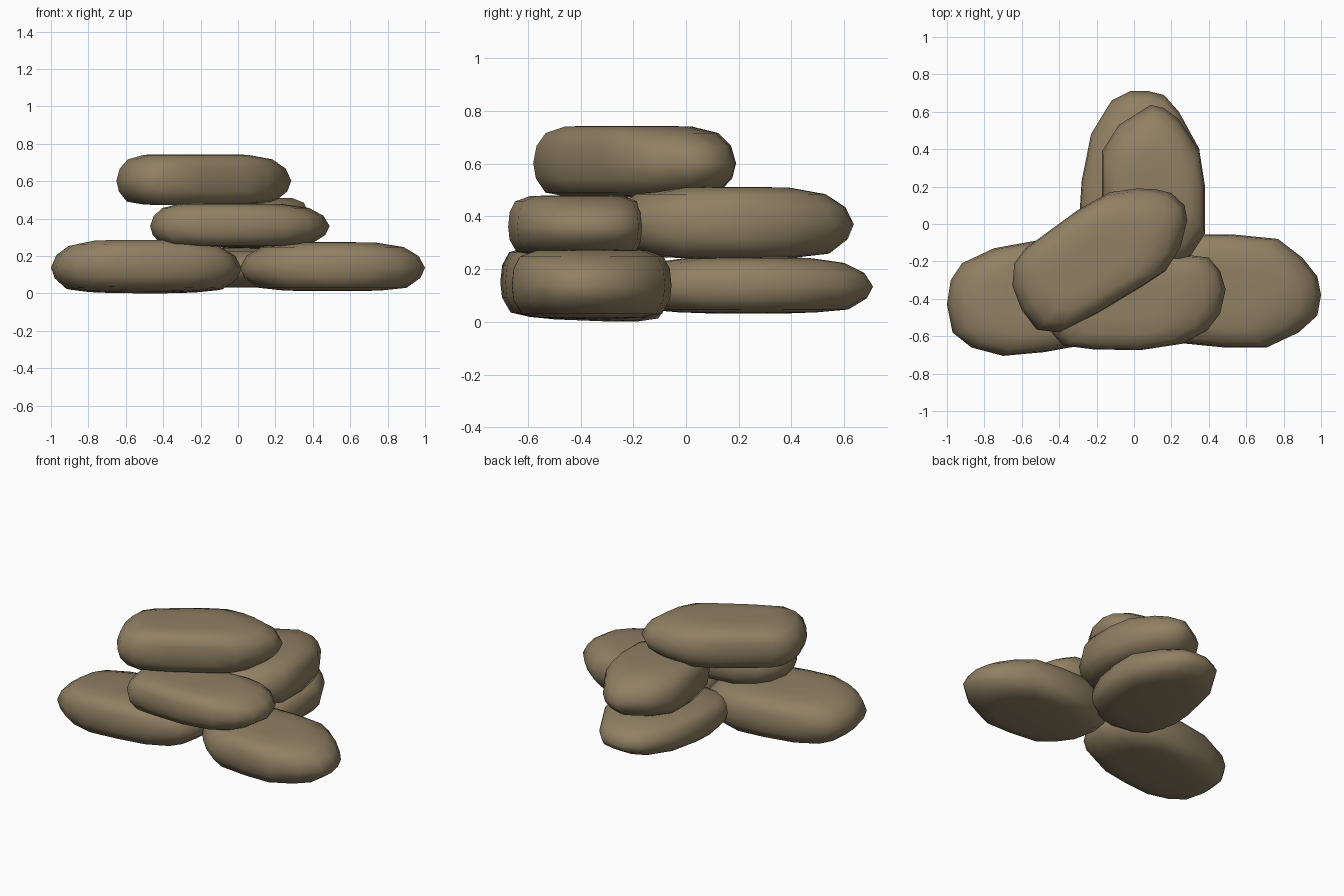
import bpy, bmesh, math

stone_mat = bpy.data.materials.new("brown stone")
stone_mat.diffuse_color = (0.28, 0.215, 0.125, 1)

# Side profile of every stone: (scale along length, scale across, height fraction)
PROFILE = [(0.30, 0.35, 0.0), (0.55, 0.65, 0.02), (0.80, 0.88, 0.07), (0.95, 0.98, 0.27),
           (1.0, 1.0, 0.48), (0.93, 0.98, 0.72), (0.77, 0.90, 0.90), (0.48, 0.68, 0.99),
           (0.25, 0.35, 1.0)]


def stone(name, centre, angle, plan, z0, z1, blunt=1.0, tilt=0.0, half=True):
    """Flat river stone. The plan is a full outline, or half of one completed by a half
    turn. angle points to the tapered end; blunt < 1 steepens the opposite end."""
    cx, cy = centre
    pts = [(x - cx, y - cy) for x, y in plan]
    if half:
        pts += [(-x, -y) for x, y in pts]
    n = len(pts)
    c, s = math.cos(math.radians(angle)), math.sin(math.radians(angle))
    bm = bmesh.new()
    rings = []
    for sl, sw, t in PROFILE:
        ring = []
        for x, y in pts:
            u, v = x * c + y * s, y * c - x * s
            u *= sl if u > 0 else 1 - (1 - sl) * blunt
            v *= sw
            px, py = u * c - v * s, u * s + v * c
            ring.append(bm.verts.new((cx + px, cy + py, z0 + (z1 - z0) * t + tilt * py)))
        rings.append(ring)
    for a, b in zip(rings, rings[1:]):
        for i in range(n):
            j = (i + 1) % n
            bm.faces.new((a[i], a[j], b[j], b[i]))
    bm.faces.new(rings[0])
    bm.faces.new(rings[-1])
    bmesh.ops.recalc_face_normals(bm, faces=bm.faces)
    for f in bm.faces:
        f.smooth = True
    mesh = bpy.data.meshes.new(name)
    bm.to_mesh(mesh)
    bm.free()
    mesh.materials.append(stone_mat)
    ob = bpy.data.objects.new(name, mesh)
    bpy.context.collection.objects.link(ob)


# Bottom layer
stone("bottom_left_stone", (-0.49, -0.385), 5,
      [(-0.5, -0.085), (-0.75, -0.13), (-0.92, -0.21), (-0.98, -0.3),
       (-1.0, -0.43), (-0.97, -0.58), (-0.87, -0.66), (-0.7, -0.705)],
      0.005, 0.28, blunt=0.8, tilt=-0.04)
stone("bottom_right_stone", (0.505, -0.358), 0,
      [(0.52, -0.055), (0.77, -0.08), (0.9, -0.18), (0.98, -0.28),
       (1.0, -0.38), (0.98, -0.49), (0.88, -0.58), (0.71, -0.66)], 0.012, 0.274)
stone("bottom_back_stone", (0.03, 0.24), 90,
      [(-0.02, 0.71), (0.08, 0.71), (0.16, 0.69), (0.24, 0.6), (0.35, 0.4), (0.35, 0.2),
       (0.33, 0.04), (0.27, -0.1), (0.16, -0.21), (0.0, -0.25), (-0.13, -0.24),
       (-0.22, -0.18), (-0.27, -0.06), (-0.29, 0.07), (-0.28, 0.23), (-0.23, 0.48),
       (-0.12, 0.66)], 0.032, 0.245, half=False)

# Middle layer
stone("middle_front_stone", (0.01, -0.415), 0,
      [(0.24, -0.16), (0.4, -0.18), (0.46, -0.25), (0.49, -0.35),
       (0.46, -0.48), (0.39, -0.57), (0.26, -0.64), (0.03, -0.675)],
      0.25, 0.48, blunt=0.6)
stone("middle_back_stone", (0.105, 0.17), 90,
      [(0.09, 0.637), (0.16, 0.62), (0.24, 0.56), (0.35, 0.39),
       (0.38, 0.2), (0.38, -0.05), (0.29, -0.19)], 0.24, 0.512)

# Top stone
stone("top_stone", (-0.182, -0.195), 35,
      [(0.02, 0.19), (0.12, 0.185), (0.2, 0.165), (0.27, 0.1), (0.285, 0.02),
       (0.25, -0.12), (0.17, -0.25), (0.05, -0.33), (-0.2, -0.48), (-0.4, -0.58),
       (-0.52, -0.565), (-0.6, -0.46), (-0.65, -0.33), (-0.64, -0.21), (-0.58, -0.13),
       (-0.3, 0.075), (-0.13, 0.17)], 0.472, 0.744, blunt=0.6, half=False)
